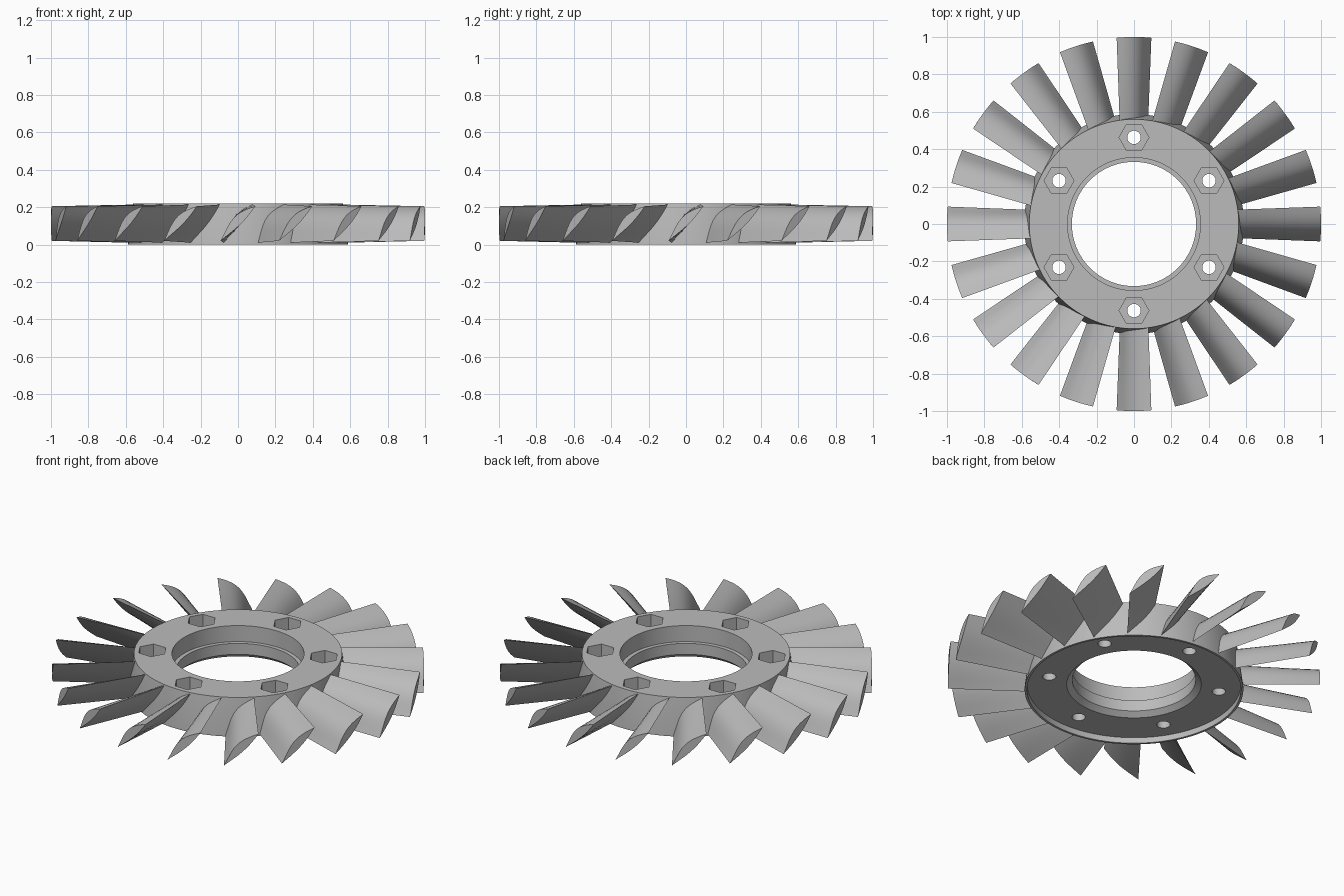
import bpy, bmesh
from math import sin, cos, pi, radians

if "Cube" in bpy.data.objects:
    bpy.data.objects.remove(bpy.data.objects["Cube"])

BLADES, BOLTS, SEGMENTS = 20, 6, 120
STATIONS, CHORD_STEPS = 6, 10

metal = bpy.data.materials.new("grey_metal")
metal.use_nodes = True
metal.diffuse_color = (0.5, 0.5, 0.5, 1)
metal.node_tree.nodes["Principled BSDF"].inputs["Base Color"].default_value = (0.5, 0.5, 0.5, 1)


def finish(name, bm):
    bmesh.ops.recalc_face_normals(bm, faces=bm.faces)
    mesh = bpy.data.meshes.new(name)
    bm.to_mesh(mesh)
    bm.free()
    mesh.materials.append(metal)
    obj = bpy.data.objects.new(name, mesh)
    bpy.context.collection.objects.link(obj)
    return obj


def select(obj):
    bpy.ops.object.select_all(action="DESELECT")
    obj.select_set(True)
    bpy.context.view_layer.objects.active = obj


def smooth(obj):
    select(obj)
    bpy.ops.object.shade_smooth_by_angle(angle=radians(30))


def bridge(bm, rings, closed):
    """Join neighbouring rings of vertices with quads."""
    pairs = list(zip(rings, rings[1:] + rings[:1]))
    for a, b in pairs if closed else pairs[:-1]:
        n = len(a)
        for i in range(n):
            bm.faces.new((a[i], a[(i + 1) % n], b[(i + 1) % n], b[i]))


def revolve(name, profile):
    bm = bmesh.new()
    rings = []
    for k in range(SEGMENTS):
        a = 2 * pi * k / SEGMENTS
        rings.append([bm.verts.new((r * cos(a), r * sin(a), z)) for r, z in profile])
    bridge(bm, rings, True)
    return finish(name, bm)


def bolt_cutters(name, radius, sides, z0, z1):
    """A circle of prisms, one at each bolt position."""
    bm = bmesh.new()
    for k in range(BOLTS):
        a = pi / 2 + 2 * pi * k / BOLTS
        x, y = 0.463 * cos(a), 0.463 * sin(a)
        rings = [[bm.verts.new((x + radius * cos(2 * pi * i / sides),
                                y + radius * sin(2 * pi * i / sides), z))
                  for i in range(sides)] for z in (z0, z1)]
        bridge(bm, rings, False)
        for ring in rings:
            bm.faces.new(ring)
    return finish(name, bm)


# Hub: tapered ring, stepped bore, recessed underside with a thin rim
hub = revolve("hub", [(0.56, 0.22), (0.588, 0.012), (0.588, 0), (0.575, 0), (0.575, 0.034),
                      (0.362, 0.034), (0.332, 0.06), (0.332, 0.125), (0.355, 0.125), (0.355, 0.22)])

# Hexagonal nut pockets and through holes
for cutter in (bolt_cutters("nut_pocket_cutter", 0.08, 6, 0.13, 0.3),
               bolt_cutters("bolt_hole_cutter", 0.036, 32, -0.1, 0.2)):
    cutter.hide_render = True
    mod = hub.modifiers.new("cut", "BOOLEAN")
    mod.operation, mod.solver, mod.object = "DIFFERENCE", "EXACT", cutter
    select(hub)
    bpy.ops.object.modifier_apply(modifier=mod.name)
    bpy.data.objects.remove(cutter)
smooth(hub)


def airfoil(f):
    """Section (tangent, z) at fraction f of the span, sharp at both ends."""
    half = 0.077 + 0.016 * f
    low, high = 0.01 + 0.01 * f, 0.214 - 0.009 * f
    length = ((2 * half) ** 2 + (high - low) ** 2) ** 0.5
    nt, nz = -(high - low) / length, 2 * half / length
    points = []
    for i in range(2 * CHORD_STEPS):
        upper = i <= CHORD_STEPS
        s = (i if upper else 2 * CHORD_STEPS - i) / CHORD_STEPS
        # Fuller towards the upper edge
        bulge = (0.038 if upper else -0.012) * sin(pi * s ** 1.15)
        points.append((half * (2 * s - 1) + bulge * nt, low + (high - low) * s + bulge * nz))
    return points


# Blades: lofted from the tapered hub wall out to a cylindrical tip
for k in range(BLADES):
    bm = bmesh.new()
    rings = []
    for j in range(STATIONS):
        f = j / (STATIONS - 1)
        ring = []
        for t, z in airfoil(f):
            root = 0.582 - 0.13 * z
            r = root + f * (1 - root)
            a = 2 * pi * k / BLADES + t / r
            ring.append(bm.verts.new((r * cos(a), r * sin(a), z)))
        rings.append(ring)
    bridge(bm, rings, False)
    bm.faces.new(rings[0])
    bm.faces.new(rings[-1])
    smooth(finish(f"blade_{k + 1}", bm))
